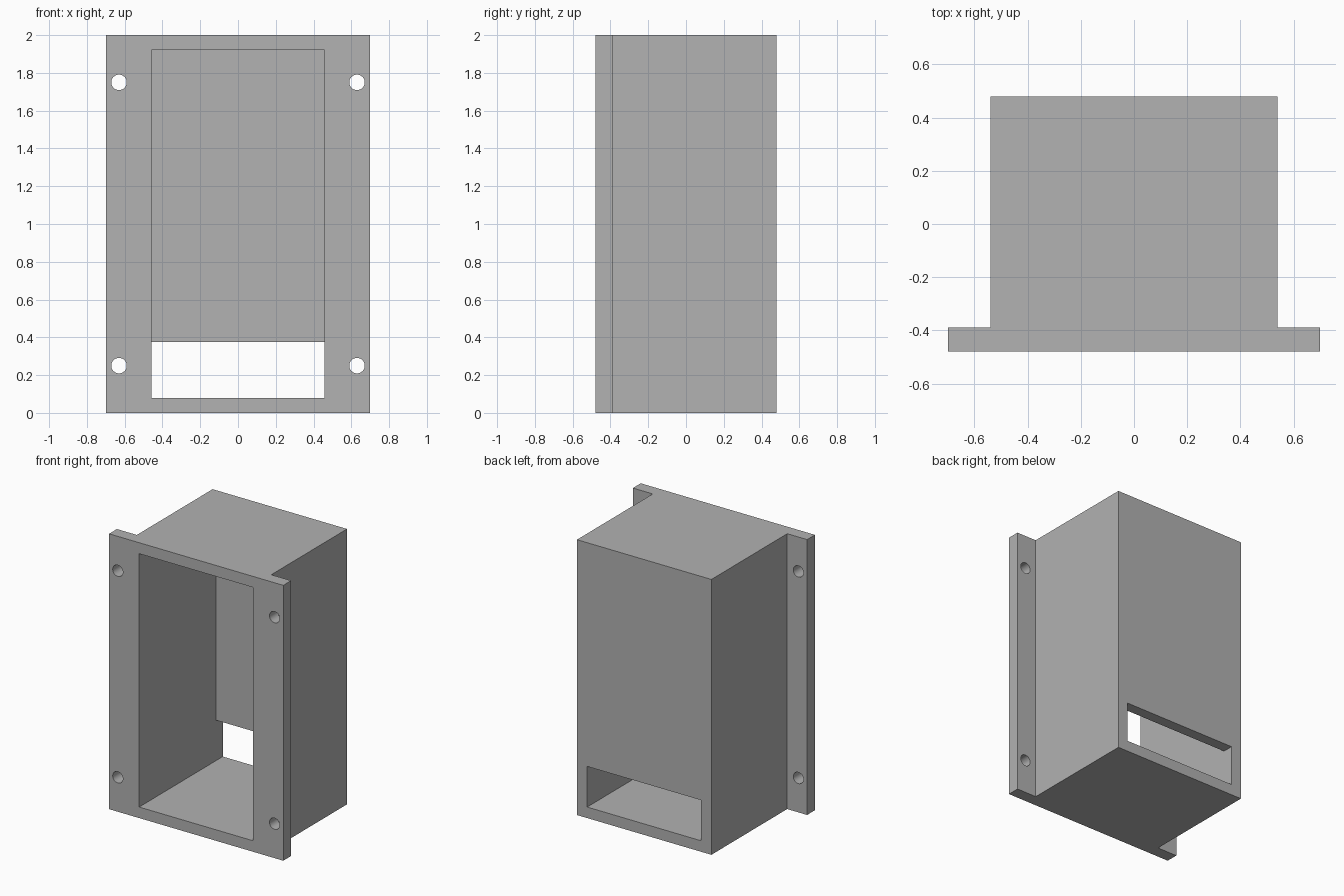
import bpy
import bmesh
from mathutils import Matrix, Vector

cube = bpy.data.objects.get("Cube")
if cube:
    bpy.data.objects.remove(cube, do_unlink=True)

HEIGHT = 2.0
FRONT, BACK = -0.48, 0.48
FLANGE_BACK = -0.39
FLANGE_X, BODY_X, INNER_X = 0.70, 0.54, 0.458
WALL = 0.08
WINDOW_TOP = 0.375
HOLE_X, HOLE_R = 0.63, 0.041

grey = bpy.data.materials.new("plain grey")
grey.use_nodes = True
grey.diffuse_color = (0.445, 0.445, 0.445, 1)
grey.node_tree.nodes["Principled BSDF"].inputs["Base Color"].default_value = grey.diffuse_color


def make_object(name, bm):
    bmesh.ops.recalc_face_normals(bm, faces=bm.faces)
    mesh = bpy.data.meshes.new(name)
    bm.to_mesh(mesh)
    bm.free()
    mesh.materials.append(grey)
    obj = bpy.data.objects.new(name, mesh)
    bpy.context.collection.objects.link(obj)
    return obj


def box(name, low, high):
    low, high = Vector(low), Vector(high)
    bm = bmesh.new()
    matrix = Matrix.Translation((low + high) / 2) @ Matrix.Diagonal((*(high - low), 1))
    bmesh.ops.create_cube(bm, size=1, matrix=matrix)
    return make_object(name, bm)


def hole(name, x, z):
    bm = bmesh.new()
    turn = Matrix.Translation((x, (FRONT + FLANGE_BACK) / 2, z)) @ Matrix.Rotation(1.5707963, 4, "X")
    bmesh.ops.create_cone(bm, cap_ends=True, segments=32, radius1=HOLE_R,
                          radius2=HOLE_R, depth=0.2, matrix=turn)
    return make_object(name, bm)


# Housing with side flanges: plan outline extruded upward
half = [(FLANGE_X, FRONT), (FLANGE_X, FLANGE_BACK), (BODY_X, FLANGE_BACK), (BODY_X, BACK)]
outline = half + [(-x, y) for x, y in reversed(half)]
bm = bmesh.new()
base = bm.faces.new([bm.verts.new((x, y, 0)) for x, y in outline])
top = bmesh.ops.extrude_face_region(bm, geom=[base])
bmesh.ops.translate(bm, vec=(0, 0, HEIGHT),
                    verts=[v for v in top["geom"] if isinstance(v, bmesh.types.BMVert)])
housing = make_object("housing", bm)

# Open front cavity, low rear window and four screw holes
cutters = [
    box("cavity_cutter", (-INNER_X, FRONT - 0.1, WALL), (INNER_X, BACK - WALL, HEIGHT - WALL)),
    box("window_cutter", (-INNER_X, 0, WALL), (INNER_X, BACK + 0.1, WINDOW_TOP)),
]
for x in (-HOLE_X, HOLE_X):
    for z in (0.25, 1.75):
        cutters.append(hole("screw_hole_cutter", x, z))

for cutter in cutters:
    cutter.hide_render = True
    cut = housing.modifiers.new(cutter.name, "BOOLEAN")
    cut.operation = "DIFFERENCE"
    cut.solver = "EXACT"
    cut.object = cutter

# Apply the cuts and discard the cutters
bpy.context.view_layer.objects.active = housing
housing.select_set(True)
for name in [m.name for m in housing.modifiers]:
    bpy.ops.object.modifier_apply(modifier=name)
for cutter in cutters:
    bpy.data.objects.remove(cutter, do_unlink=True)
bpy.ops.object.shade_smooth_by_angle(angle=0.5)
